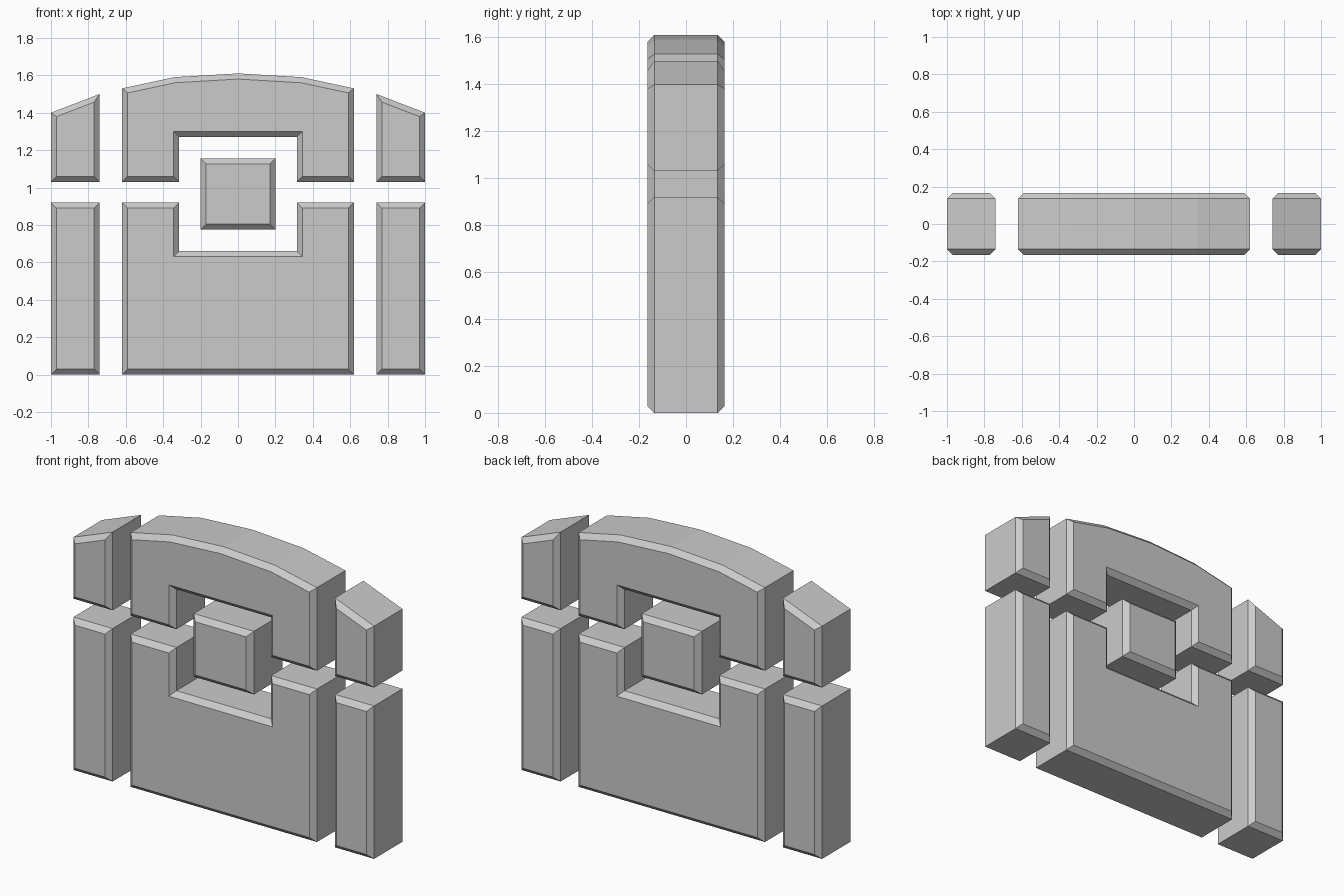
import bpy
import bmesh
from mathutils import Vector

cube = bpy.data.objects.get("Cube")
if cube:
    bpy.data.objects.remove(cube, do_unlink=True)

HALF_DEPTH = 0.165
CHAMFER = 0.03

grey = bpy.data.materials.new("light_grey")
grey.use_nodes = True
colour = (0.6, 0.6, 0.6, 1)
grey.diffuse_color = colour
grey.node_tree.nodes["Principled BSDF"].inputs["Base Color"].default_value = colour


def inset(outline, amount):
    """Shrink a counter-clockwise outline with mitred corners."""
    result = []
    for i, point in enumerate(outline):
        before = (point - outline[i - 1]).normalized()
        after = (outline[(i + 1) % len(outline)] - point).normalized()
        n1 = Vector((-before.y, before.x))
        n2 = Vector((-after.y, after.x))
        result.append(point + (n1 + n2) * amount / (1 + n1.dot(n2)))
    return result


def block(name, points):
    """Slab with the given front outline, chamfered front and back."""
    outer = [Vector(p) for p in points]
    inner = inset(outer, CHAMFER)
    shoulder = HALF_DEPTH - CHAMFER
    sections = [(inner, -HALF_DEPTH), (outer, -shoulder),
                (outer, shoulder), (inner, HALF_DEPTH)]
    bm = bmesh.new()
    rings = [[bm.verts.new((p.x, y, p.y)) for p in loop] for loop, y in sections]
    bm.faces.new(rings[0])
    bm.faces.new(reversed(rings[-1]))
    count = len(outer)
    for a, b in zip(rings, rings[1:]):
        for i in range(count):
            j = (i + 1) % count
            bm.faces.new((a[i], b[i], b[j], a[j]))
    bmesh.ops.recalc_face_normals(bm, faces=bm.faces)
    mesh = bpy.data.meshes.new(name)
    bm.to_mesh(mesh)
    bm.free()
    mesh.materials.append(grey)
    obj = bpy.data.objects.new(name, mesh)
    bpy.context.collection.objects.link(obj)


def mirrored(half):
    """Complete a right half, listed bottom to top, across x = 0."""
    return half + [(-x, z) for x, z in reversed(half) if x != 0]


# Central body: notched base, arched cap and floating core
block("lower_body", mirrored([(0.62, 0), (0.62, 0.92), (0.315, 0.92), (0.315, 0.66)]))
block("arched_top", mirrored([(0.315, 1.27), (0.315, 1.03), (0.62, 1.03),
                              (0.62, 1.53), (0.34, 1.59), (0, 1.61)]))
block("centre_block", mirrored([(0.2, 0.775), (0.2, 1.155)]))

# Side columns with sloping caps
lower = [(0.74, 0), (1, 0), (1, 0.92), (0.74, 0.92)]
upper = [(0.74, 1.03), (1, 1.03), (1, 1.4), (0.74, 1.5)]
for side, sign in (("left", 1), ("right", -1)):
    for part, points in (("lower_column", lower), ("upper_column", upper)):
        block(f"{side}_{part}", [(sign * x, z) for x, z in points][::sign])
